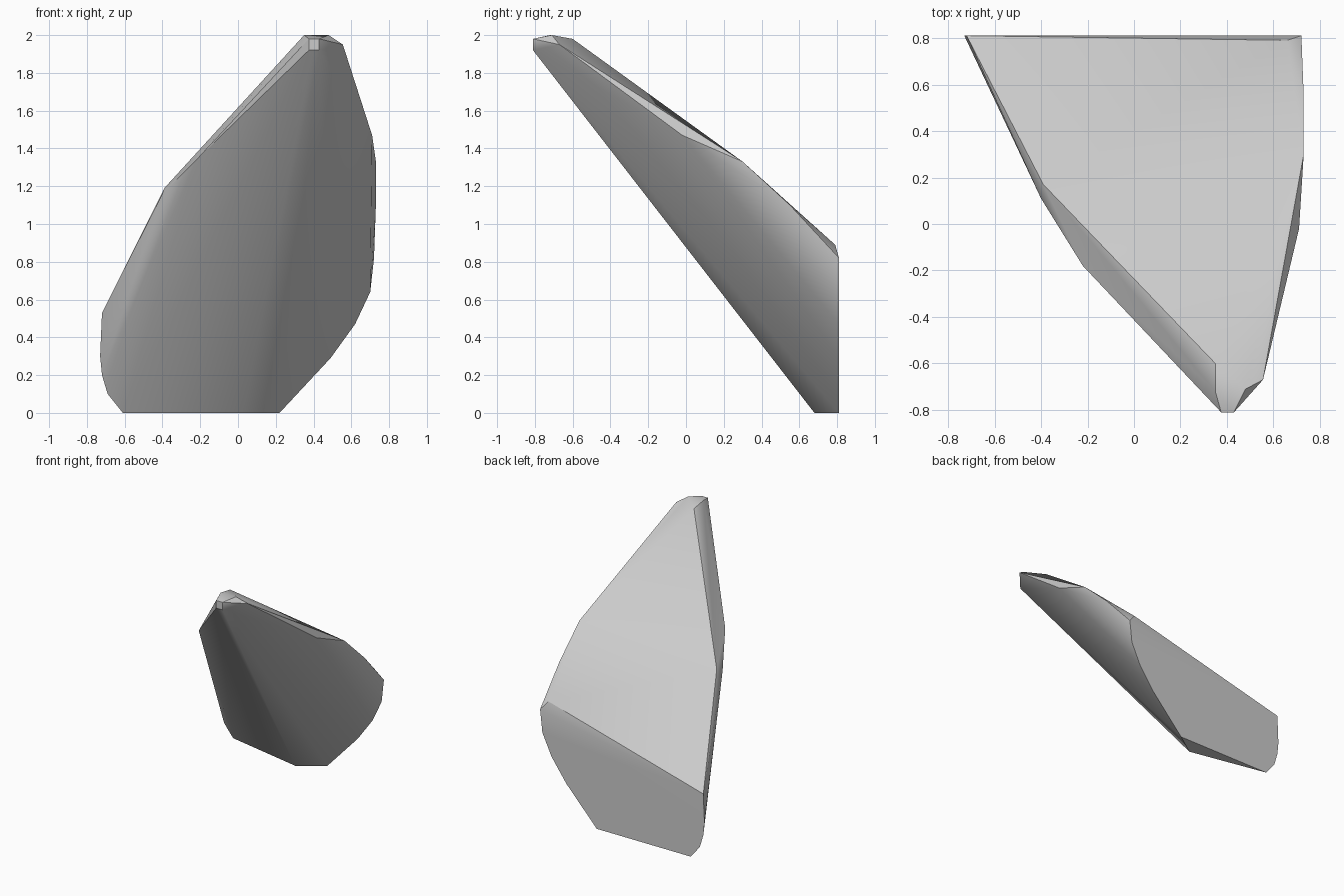
import bpy, bmesh, math

cube = bpy.data.objects.get("Cube")
if cube:
    bpy.data.objects.remove(cube, do_unlink=True)

stone = bpy.data.materials.new("stone_grey")
colour = (0.6, 0.6, 0.6, 1)
stone.use_nodes = True
stone.diffuse_color = colour
stone.node_tree.nodes["Principled BSDF"].inputs["Base Color"].default_value = colour

# Flat back face outline as (x, z)
BACK_Y = 0.81
back = [(-.61, 0), (-.69, .1), (-.72, .2), (-.73, .3), (-.72, .53),
        (.72, .82), (.70, .64), (.62, .47), (.49, .29), (.22, 0)]
points = [(x, BACK_Y, z) for x, z in back]

# Upper rim, underside keel and both flanks
points += [(.66, .79, .89), (.73, .55, 1.1), (.73, .3, 1.33), (.71, -.02, 1.47)]
points += [(-.70, .77, .57), (-.39, .17, 1.19), (-.40, .11, 1.16),
           (-.22, -.18, 1.34), (-.08, -.32, 1.48)]
points += [(.03, .68, 0)]

# Blunt tip
points += [(x, -.81, z) for x in (.375, .43) for z in (1.92, 1.98)]
points += [(.35, -.72, 2), (.35, -.6, 1.98), (.48, -.71, 2), (.555, -.67, 1.95)]

# Wrap the points into one solid shard
bm = bmesh.new()
for p in points:
    bm.verts.new(p)
hull = bmesh.ops.convex_hull(bm, input=bm.verts)
loose = [v for v in bm.verts if not v.link_faces]
bmesh.ops.delete(bm, geom=loose, context="VERTS")
bmesh.ops.dissolve_limit(bm, angle_limit=math.radians(1),
                         verts=bm.verts, edges=bm.edges)
bmesh.ops.recalc_face_normals(bm, faces=bm.faces)

mesh = bpy.data.meshes.new("rock_shard")
bm.to_mesh(mesh)
bm.free()
mesh.materials.append(stone)
shard = bpy.data.objects.new("rock_shard", mesh)
bpy.context.collection.objects.link(shard)

# Soft facets with crisp outer edges
bpy.context.view_layer.objects.active = shard
shard.select_set(True)
bpy.ops.object.shade_smooth_by_angle(angle=math.radians(30))
